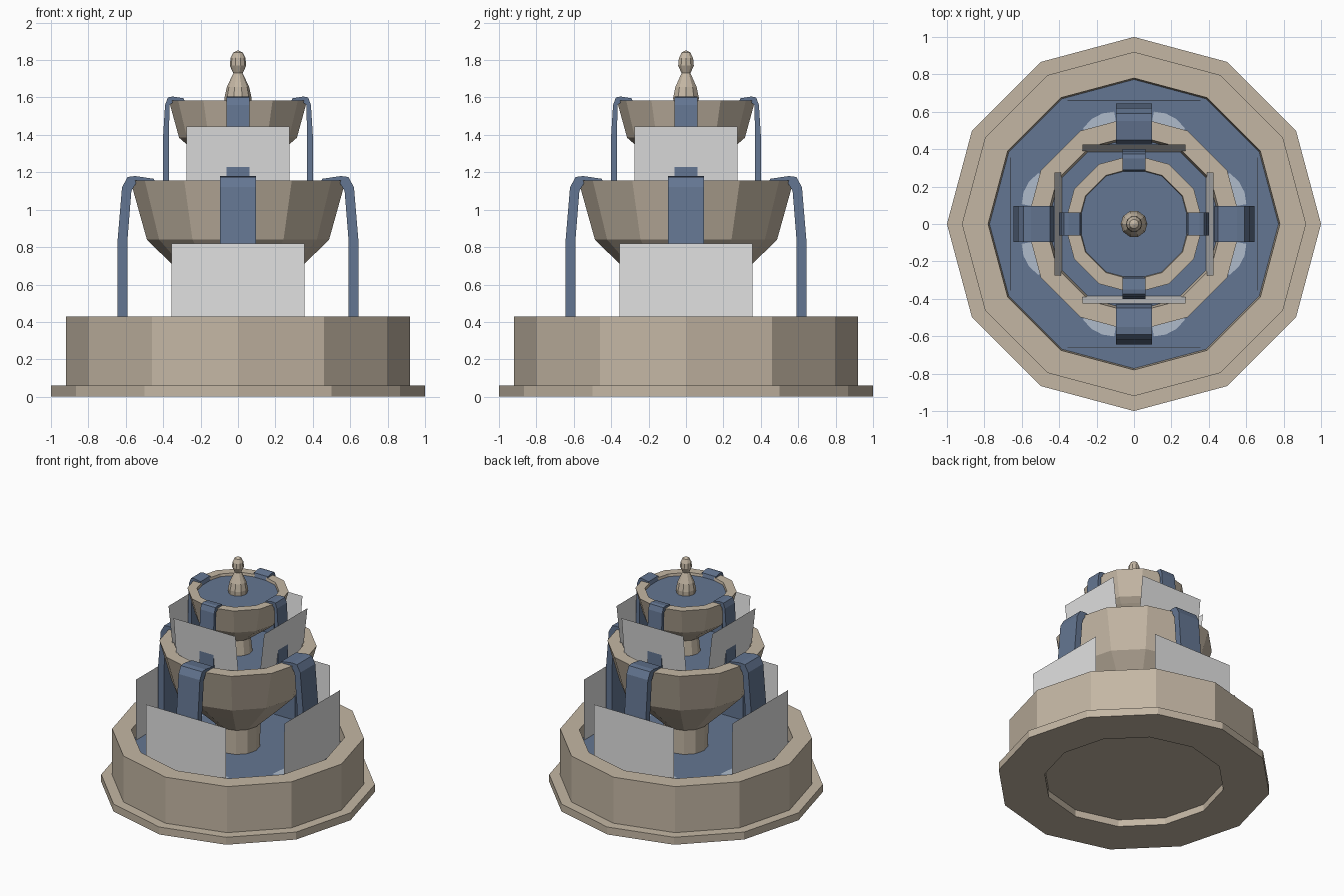
import bpy, bmesh, math
from mathutils import Matrix

if "Cube" in bpy.data.objects:
    bpy.data.objects.remove(bpy.data.objects["Cube"])


def material(name, rgb):
    m = bpy.data.materials.new(name)
    m.diffuse_color = (*rgb, 1)
    m.use_nodes = True
    m.node_tree.nodes["Principled BSDF"].inputs["Base Color"].default_value = m.diffuse_color
    return m


STONE = material("sandstone", (0.55, 0.47, 0.37))
WATER = material("water_blue", (0.127, 0.181, 0.287))
FOAM = material("pale_foam", (0.43, 0.50, 0.60))
SPRAY = material("white_spray", (0.76, 0.76, 0.76))


def make(name, verts, faces, mat, solid=True):
    me = bpy.data.meshes.new(name)
    me.from_pydata(verts, [], faces)
    if solid:
        bm = bmesh.new()
        bm.from_mesh(me)
        bmesh.ops.recalc_face_normals(bm, faces=bm.faces)
        bm.to_mesh(me)
        bm.free()
    me.materials.append(mat)
    ob = bpy.data.objects.new(name, me)
    bpy.context.collection.objects.link(ob)
    return ob


def lathe(name, profile, mat, sides=12):
    """Turn (radius, z) points round z, capping both ends."""
    verts, faces = [], []
    for r, z in profile:
        for i in range(sides):
            a = 2 * math.pi * i / sides
            verts.append((r * math.cos(a), r * math.sin(a), z))
    n = len(profile)
    for k in range(n - 1):
        for i in range(sides):
            j = (i + 1) % sides
            faces.append((k * sides + i, k * sides + j, (k + 1) * sides + j, (k + 1) * sides + i))
    faces.append(tuple(range(sides))[::-1])
    faces.append(tuple(range((n - 1) * sides, n * sides)))
    return make(name, verts, faces, mat)


def disc(name, r, z, mat):
    verts = [(r * math.cos(math.pi * i / 6), r * math.sin(math.pi * i / 6), z) for i in range(12)]
    return make(name, verts, [tuple(range(12))], mat, False)


def around(name, verts, faces, mat, solid=True):
    """Four copies, one on each side."""
    for i, side in enumerate(("front", "right", "back", "left")):
        ob = make(f"{name}_{side}", verts, faces, mat, solid)
        ob.data.transform(Matrix.Rotation(i * math.pi / 2, 4, 'Z'))


def fall(name, w, outline, mat):
    """Ribbon of falling water: closed (radius, z) outline, width 2w."""
    n = len(outline)
    verts = [(s * w, -r, z) for s in (-1, 1) for r, z in outline]
    faces = [(i, (i + 1) % n, n + (i + 1) % n, n + i) for i in range(n)]
    faces += [tuple(range(n)), tuple(range(n, 2 * n))]
    around(name, verts, faces, mat)


# Ground basin with plinth and hollow underside
lathe("ground_basin", [(0.66, 0.055), (0.66, 0), (1.0, 0), (1.0, 0.06), (0.92, 0.06),
                       (0.92, 0.43), (0.78, 0.43), (0.77, 0.30)], STONE)
disc("ground_water", 0.775, 0.335, WATER)

# Pedestals and bowls
lathe("lower_pedestal", [(0.16, 0.30), (0.165, 0.56)], STONE)
lathe("middle_bowl", [(0.165, 0.53), (0.355, 0.71), (0.487, 0.84), (0.575, 1.155),
                      (0.475, 1.155), (0.455, 1.06)], STONE)
disc("middle_water", 0.465, 1.10, WATER)
lathe("upper_pedestal", [(0.11, 1.06), (0.09, 1.25)], STONE)
lathe("upper_bowl", [(0.10, 1.22), (0.275, 1.35), (0.315, 1.385), (0.37, 1.585),
                     (0.30, 1.585), (0.29, 1.53)], STONE)
disc("upper_water", 0.298, 1.565, WATER)

# Finial
lathe("finial", [(0.07, 1.55), (0.072, 1.60), (0.06, 1.655), (0.032, 1.715), (0.025, 1.73),
                 (0.044, 1.77), (0.04, 1.81), (0.025, 1.84), (0.004, 1.85)], STONE, 10)

# Waterfalls spilling over the rims
fall("lower_fall", 0.095, [(0.43, 1.10), (0.45, 1.165), (0.55, 1.18), (0.59, 1.175), (0.62, 1.12),
                           (0.645, 0.82), (0.645, 0.33), (0.59, 0.33), (0.59, 0.85),
                           (0.57, 1.10), (0.54, 1.15)], WATER)
fall("upper_fall", 0.062, [(0.28, 1.56), (0.29, 1.595), (0.35, 1.605), (0.375, 1.60), (0.39, 1.56),
                           (0.40, 1.40), (0.40, 1.10), (0.37, 1.10), (0.37, 1.40),
                           (0.365, 1.56), (0.34, 1.58)], WATER)

# Spray sheets standing in front of the falls
for name, w, r0, z0, r1, z1 in (("lower_spray", 0.355, 0.658, 0.335, 0.66, 0.82),
                                ("upper_spray", 0.275, 0.385, 1.10, 0.425, 1.445)):
    around(name, [(-w, -r0, z0), (w, -r0, z0), (w, -r1, z1), (-w, -r1, z1)], [(0, 1, 2, 3)], SPRAY, False)

# Foam crescents on the ground water beside each fall
for tag, s in (("a", 1), ("b", -1)):
    verts = []
    for d, ri, ro in ((10, 0.53, 0.61), (16, 0.53, 0.615), (22, 0.54, 0.605), (28, 0.56, 0.58)):
        a = math.radians(-90 + s * d)
        verts += [(r * math.cos(a), r * math.sin(a), 0.339) for r in (ri, ro)]
    faces = [(2 * k, 2 * k + 1, 2 * k + 3, 2 * k + 2)[::s] for k in range(3)]
    around("foam_" + tag, verts, faces, FOAM, False)
